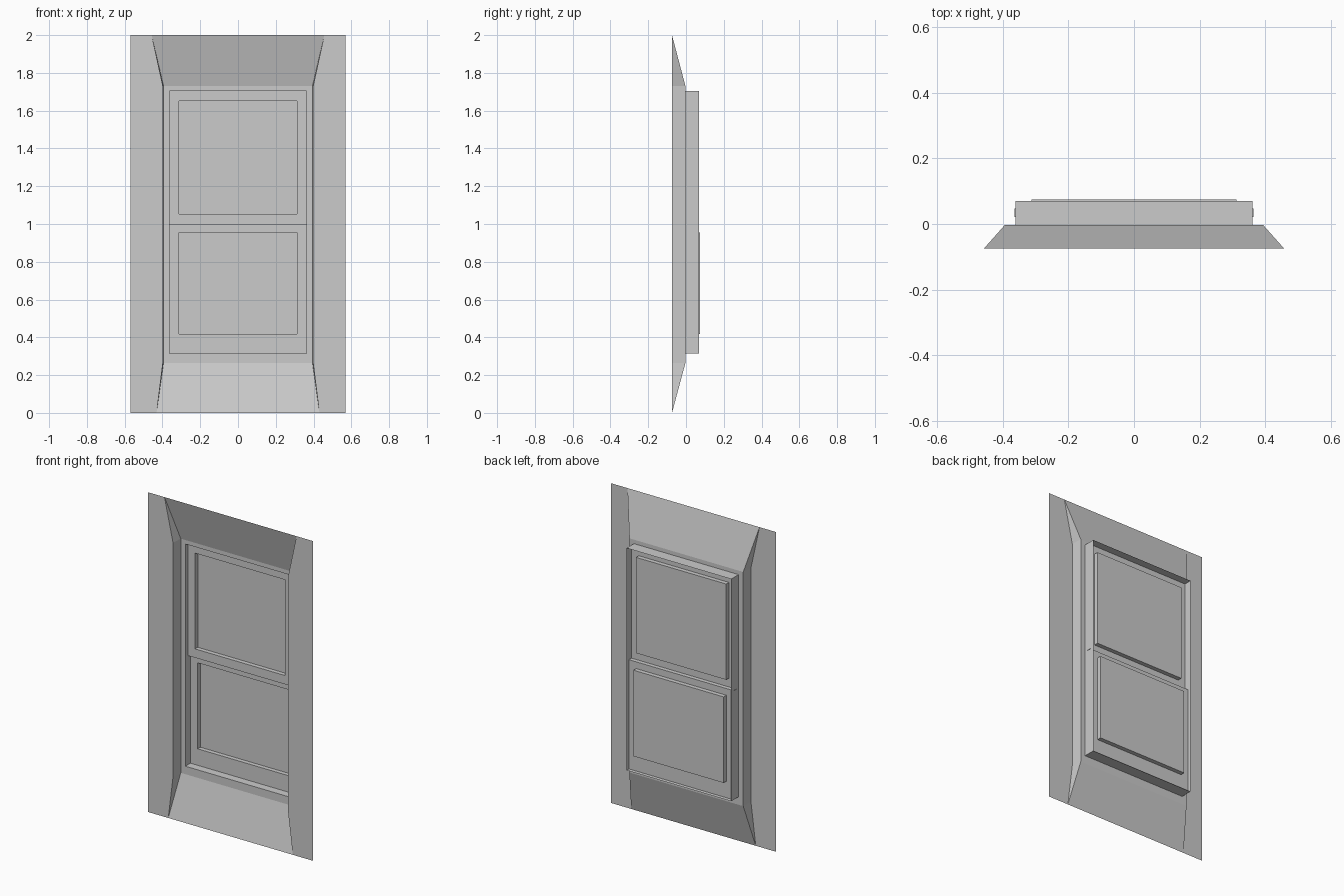
import bpy

if "Cube" in bpy.data.objects:
    bpy.data.objects.remove(bpy.data.objects["Cube"])

# Depth layers, front (-y) to back (+y)
Y_WALL, Y_BACK, Y_UPPER, Y_LOWER, Y_END = -0.074, -0.003, 0.021, 0.047, 0.07
PANE = 0.027            # how far each pane sits behind its sash
HX, Z0, Z1 = 0.362, 0.315, 1.705   # window opening


def make(name, faces):
    """Sheet object from a list of polygons, shared corners welded."""
    verts, polys = [], []
    for face in faces:
        polys.append([])
        for p in face:
            p = tuple(p)
            if p not in verts:
                verts.append(p)
            polys[-1].append(verts.index(p))
    mesh = bpy.data.meshes.new(name)
    mesh.from_pydata(verts, [], polys)
    obj = bpy.data.objects.new(name, mesh)
    bpy.context.collection.objects.link(obj)
    return obj


def mirror_x(obj):
    obj.modifiers.new("mirror", "MIRROR").use_axis[0] = True


def rect(hx, z0, z1, y):
    return [(-hx, y, z0), (hx, y, z0), (hx, y, z1), (-hx, y, z1)]


def bridge(a, b):
    """Four quads joining two rectangular loops."""
    return [[a[i], a[(i + 1) % 4], b[(i + 1) % 4], b[i]] for i in range(4)]


# Corner points of the splayed niche (right half)
top_f, jamb_tf = (0.457, Y_WALL, 2.0), (0.398, Y_WALL, 1.73)
bot_f, jamb_bf = (0.431, Y_WALL, 0.0), (0.398, Y_WALL, 0.265)
top_b, bot_b = (0.394, Y_BACK, 1.73), (0.394, Y_BACK, 0.265)


def flip(p):
    return (-p[0], p[1], p[2])


# Flat wall strips either side
wall = make("wall_strip", [[bot_f, (0.57, Y_WALL, 0), (0.57, Y_WALL, 2),
                            top_f, jamb_tf, jamb_bf]])
mirror_x(wall)

# Jambs with their triangular ends
jamb = make("niche_jamb", [[jamb_bf, jamb_tf, top_b, bot_b],
                           [jamb_tf, top_f, top_b],
                           [jamb_bf, bot_b, bot_f]])
mirror_x(jamb)

# Sloping head and sill
make("niche_head", [[flip(top_b), top_b, top_f, flip(top_f)]])
make("niche_sill", [[flip(bot_f), bot_f, bot_b, flip(bot_b)]])

# Flat surround with the window opening
opening = rect(HX, Z0, Z1, Y_BACK)
make("window_surround", bridge(rect(0.394, 0.265, 1.73, Y_BACK), opening))

# Reveal running back around both sashes
make("window_reveal", bridge(opening, rect(HX, Z0, Z1, Y_END)))


# Sashes: flat frame, stepped rebate and pane
def sash(name, y, z0, z1, p0, p1):
    inner = rect(0.312, p0, p1, y)
    pane = rect(0.312, p0, p1, y + PANE)
    make(name + "_sash", bridge(rect(HX, z0, z1, y), inner) + bridge(inner, pane))
    make(name + "_pane", [pane])


sash("upper", Y_UPPER, 0.998, Z1, 1.053, 1.652)
sash("lower", Y_LOWER, Z0, 0.998, 0.418, 0.956)

# Ledge where the sashes meet
make("meeting_ledge", [[(-0.365, Y_UPPER, 0.998), (0.365, Y_UPPER, 0.998),
                        (0.365, Y_LOWER, 0.998), (-0.365, Y_LOWER, 0.998)]])
